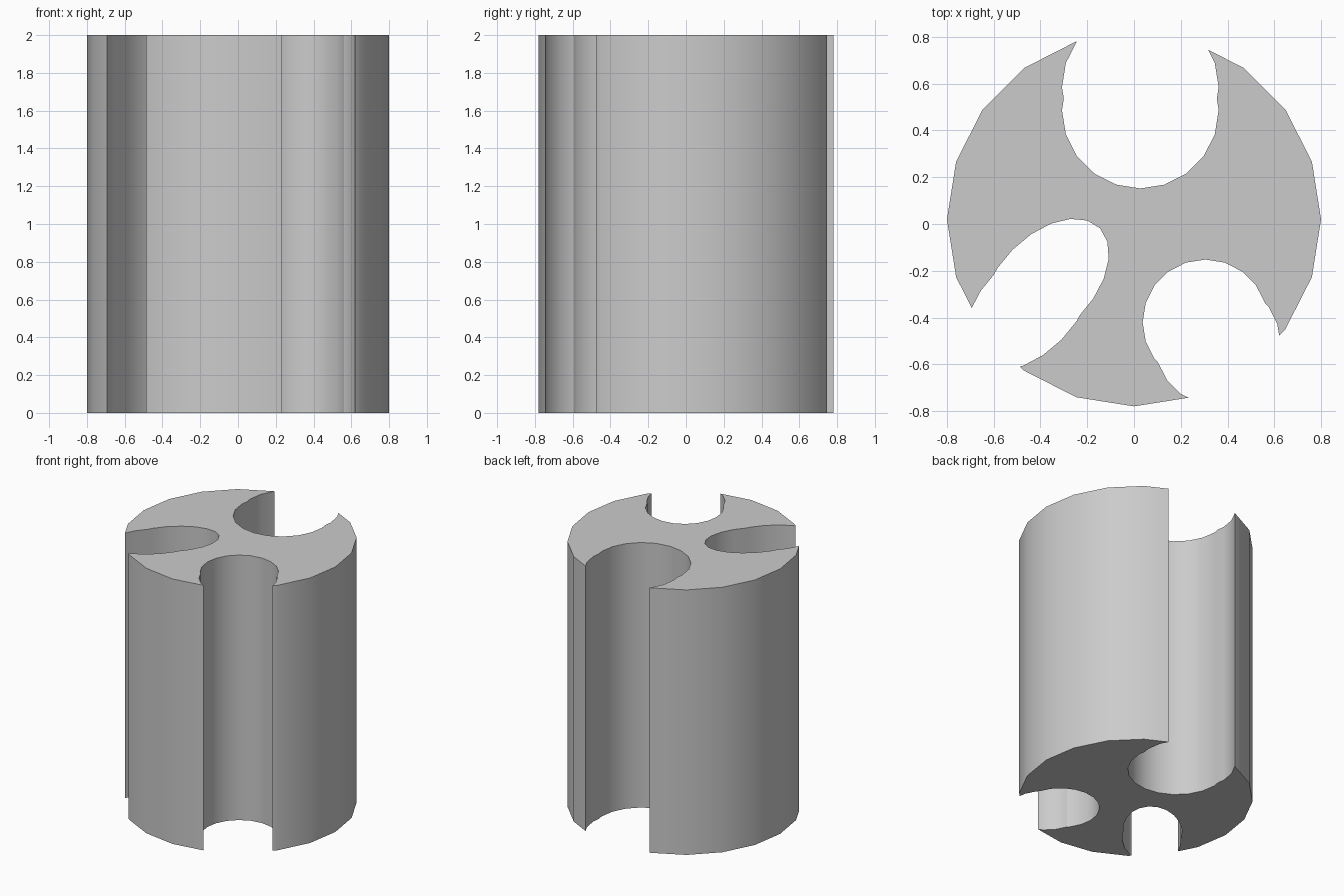
import bpy
import math
from mathutils import Vector

cube = bpy.data.objects.get("Cube")
if cube:
    bpy.data.objects.remove(cube, do_unlink=True)

SIDES = 20
HEIGHT = 2.0

grey = bpy.data.materials.new("plain_grey")
grey.use_nodes = True
grey.diffuse_color = (0.6, 0.6, 0.6, 1)
grey.node_tree.nodes["Principled BSDF"].inputs["Base Color"].default_value = grey.diffuse_color


def prism(name, centre, a, b, z0, z1):
    """Upright elliptical prism spanned by the half axes a and b."""
    c, a, b = Vector(centre), Vector(a), Vector(b)
    ring = []
    for i in range(SIDES):
        t = math.tau * i / SIDES
        ring.append(c + a * math.cos(t) + b * math.sin(t))
    verts = [(p.x, p.y, z) for z in (z0, z1) for p in ring]
    faces = [list(reversed(range(SIDES))), list(range(SIDES, 2 * SIDES))]
    for i in range(SIDES):
        j = (i + 1) % SIDES
        faces.append([i, j, j + SIDES, i + SIDES])
    mesh = bpy.data.meshes.new(name)
    mesh.from_pydata(verts, [], faces)
    mesh.materials.append(grey)
    obj = bpy.data.objects.new(name, mesh)
    bpy.context.collection.objects.link(obj)
    return obj


# Main column
column = prism("fluted_column", (0, 0.02), (0.8, 0), (0, 0.8), 0, HEIGHT)

# Each groove is one cross-section cut at an inner and an outer centre
grooves = {
    "back_groove": ((0.335, 0), (0, 0.335), (0.027, 0.487), (0.027, 0.585)),
    "front_left_groove": ((0.268, 0), (0, 0.268), (0.305, -0.42), (0.358, -0.51)),
    "front_right_groove": ((0.205, -0.065), (0.18, 0.27), (-0.38, -0.255), (-0.45, -0.35)),
}
cutters = []
for name, (a, b, inner, outer) in grooves.items():
    for part, centre in (("inner", inner), ("outer", outer)):
        cutter = prism(f"{name}_{part}_cutter", centre, a, b, -0.3, HEIGHT + 0.3)
        cutter.hide_render = True
        cutters.append(cutter)
        cut = column.modifiers.new(cutter.name, "BOOLEAN")
        cut.operation = "DIFFERENCE"
        cut.solver = "EXACT"
        cut.object = cutter

# Bake the cuts, then discard the cutters
bpy.ops.object.select_all(action="DESELECT")
column.select_set(True)
bpy.context.view_layer.objects.active = column
for cut in list(column.modifiers):
    bpy.ops.object.modifier_apply(modifier=cut.name)
for cutter in cutters:
    bpy.data.objects.remove(cutter, do_unlink=True)

bpy.ops.object.shade_smooth_by_angle(angle=math.radians(30))
